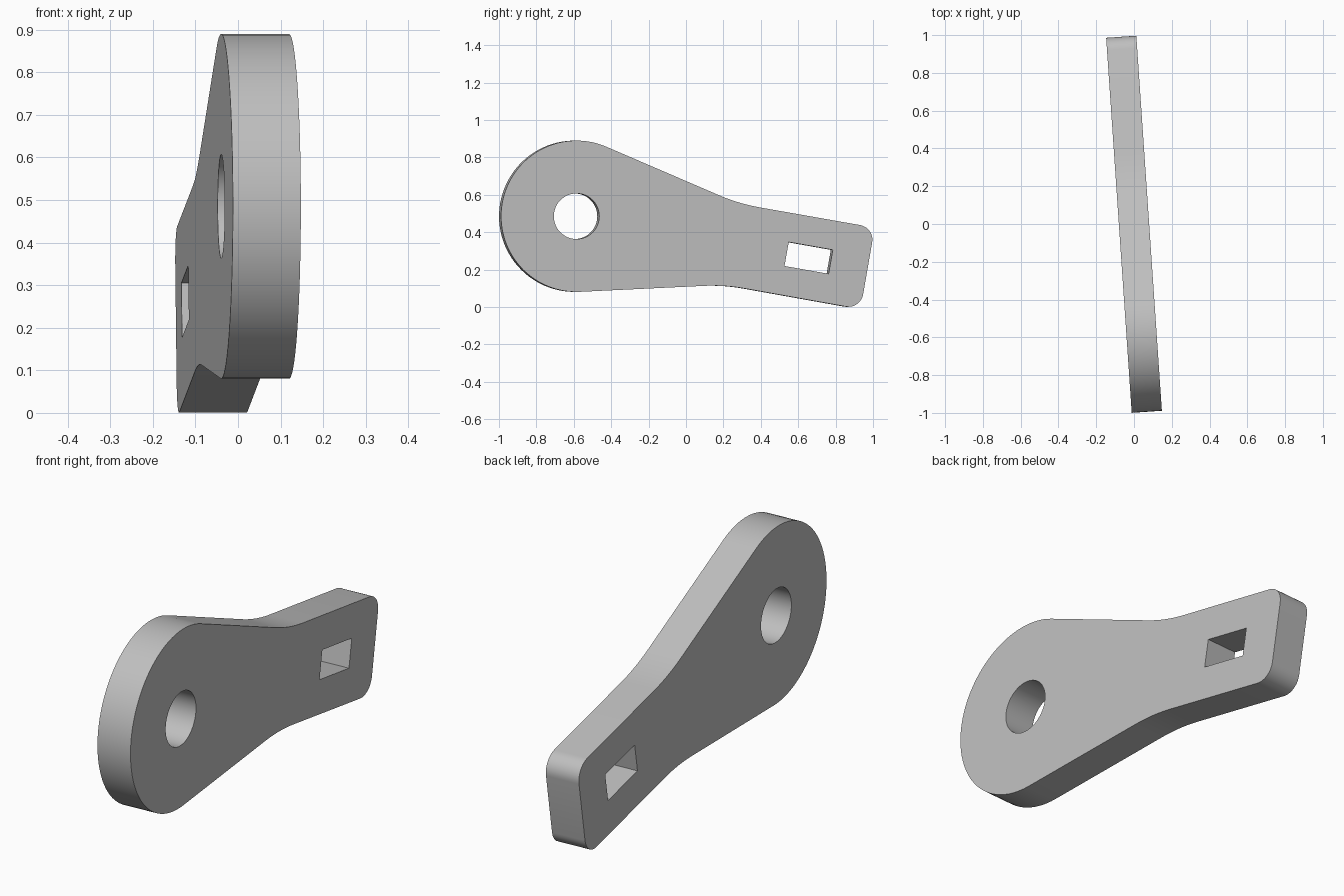
import bpy, bmesh
from math import sin, cos, tan, atan, pi, radians
from mathutils import Vector, Matrix

if "Cube" in bpy.data.objects:
    bpy.data.objects.remove(bpy.data.objects["Cube"])

THICKNESS = 0.16
YAW = radians(3.9)           # turn of the whole plate about z
TILT = radians(-10)          # slope of the handle
HEAD = Vector((-0.592, 0.485))
HEAD_R = 0.4045


def arc(centre, radius, start, end, steps):
    return [centre + radius * Vector((cos(a), sin(a)))
            for a in (start + (end - start) * i / steps for i in range(steps + 1))]


def fillet(before, corner, after, radius, steps=10):
    """Replace a sharp corner by a tangent arc."""
    a, b = (before - corner).normalized(), (after - corner).normalized()
    half = a.angle(b) / 2
    centre = corner + (a + b).normalized() * radius / sin(half)
    start = corner + a * radius / tan(half) - centre
    end = corner + b * radius / tan(half) - centre
    sweep = start.angle_signed(end)
    # angle_signed is clockwise positive
    return [centre + Matrix.Rotation(-sweep * i / steps, 2) @ start
            for i in range(steps + 1)]


# Outline: round head, tapering neck, rounded handle end
top_angle = pi / 2 - atan(0.43)
low_angle = 1.5 * pi + atan(0.05)
head = arc(HEAD, HEAD_R, low_angle, top_angle, 56)[::1]
head = arc(HEAD, HEAD_R, top_angle, low_angle, 56)
low_neck, low_end = Vector((0.20, 0.118)), Vector((0.93, -0.012))
top_end, top_neck = Vector((1.006, 0.424)), Vector((0.277, 0.552))
outline = head
outline += fillet(head[-1], low_neck, low_end, 1.0)
outline += fillet(low_neck, low_end, top_end, 0.08)
outline += fillet(low_end, top_end, top_neck, 0.08)
outline += fillet(top_end, top_neck, head[0], 1.0)

# Openings: round hole in the head, rectangular slot in the handle
hole = arc(HEAD, 0.122, 0, 2 * pi, 48)[:-1]
slot = [Vector((0.652, 0.262)) + Matrix.Rotation(TILT, 2) @ Vector((u * 0.12, v * 0.065))
        for u, v in ((-1, -1), (1, -1), (1, 1), (-1, 1))]

# Fill the profile and extrude it to a plate
bm = bmesh.new()
edges = []
for loop in (outline, hole, slot):
    verts = [bm.verts.new((-THICKNESS / 2, p.x, p.y)) for p in loop]
    edges += [bm.edges.new((v, verts[i - 1])) for i, v in enumerate(verts)]
bmesh.ops.triangle_fill(bm, edges=edges, use_beauty=True, normal=(1, 0, 0))
solid = bmesh.ops.extrude_face_region(bm, geom=bm.faces[:], use_keep_orig=True)
moved = [g for g in solid["geom"] if isinstance(g, bmesh.types.BMVert)]
bmesh.ops.translate(bm, verts=moved, vec=(THICKNESS, 0, 0))
bmesh.ops.recalc_face_normals(bm, faces=bm.faces[:])
mesh = bpy.data.meshes.new("lever_plate")
bm.to_mesh(mesh)
bm.free()

# Grey material
grey = bpy.data.materials.new("plain grey")
grey.use_nodes = True
colour = (0.52, 0.52, 0.52, 1)
grey.diffuse_color = colour
grey.node_tree.nodes["Principled BSDF"].inputs["Base Color"].default_value = colour
mesh.materials.append(grey)

plate = bpy.data.objects.new("lever_plate", mesh)
plate.rotation_euler.z = YAW
bpy.context.collection.objects.link(plate)
bpy.ops.object.select_all(action="DESELECT")
plate.select_set(True)
bpy.context.view_layer.objects.active = plate
bpy.ops.object.shade_smooth_by_angle(angle=radians(30))
